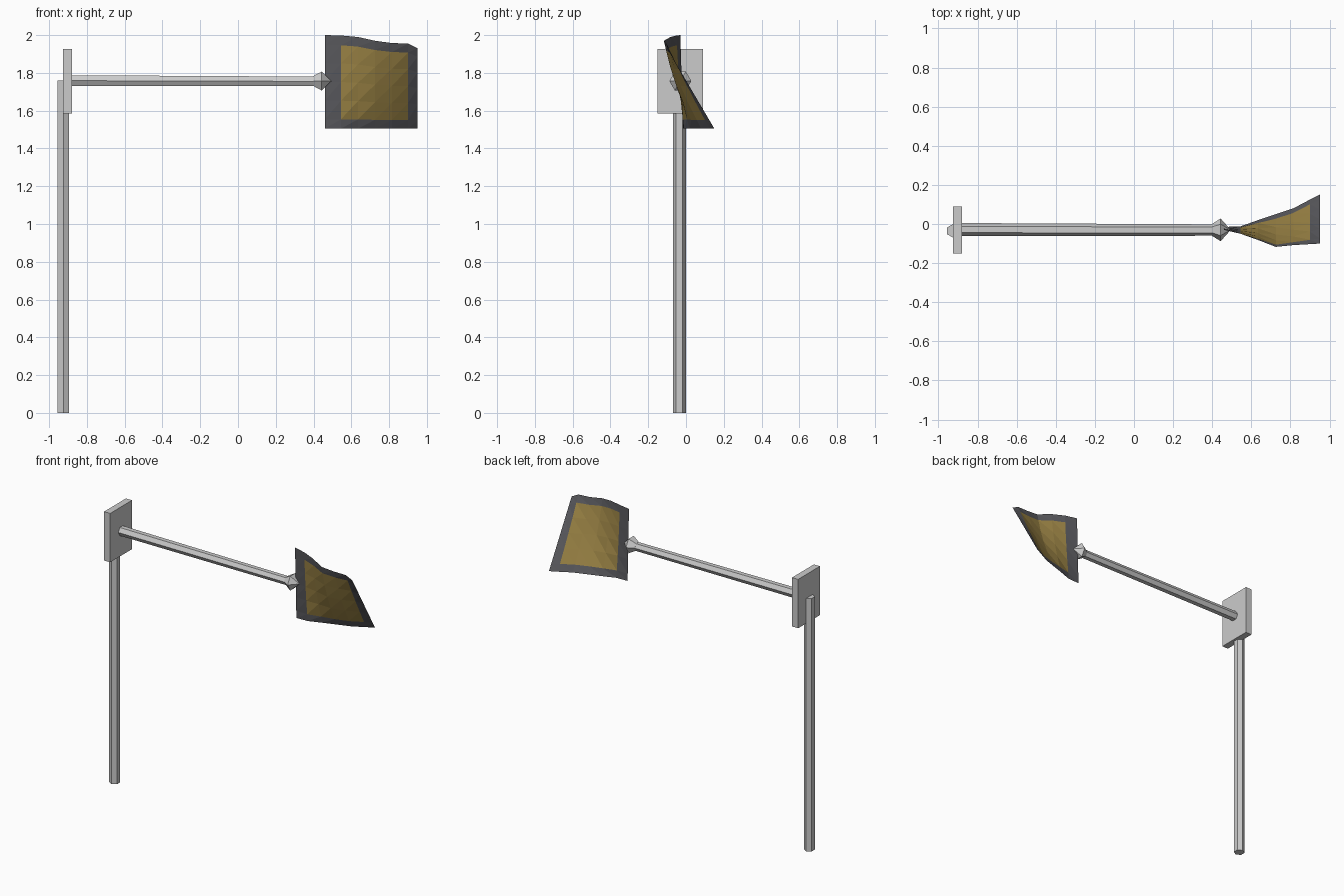
import bpy, bmesh, math
from mathutils import Vector

if "Cube" in bpy.data.objects:
    bpy.data.objects.remove(bpy.data.objects["Cube"])

def material(name, color):
    m = bpy.data.materials.new(name)
    m.diffuse_color = (*color, 1)
    m.use_nodes = True
    m.node_tree.nodes["Principled BSDF"].inputs["Base Color"].default_value = m.diffuse_color
    return m

def finish(name, bm):
    mesh = bpy.data.meshes.new(name)
    bm.to_mesh(mesh)
    bm.free()
    ob = bpy.data.objects.new(name, mesh)
    bpy.context.collection.objects.link(ob)
    return ob

def hex_lathe(name, rings, axis):
    """Six-sided solid through (centre, radius) rings; a corner faces -y."""
    bm = bmesh.new()
    side = Vector((1, 0, 0)) if axis == 'Z' else Vector((0, 0, 1))
    loops = []
    for c, r in rings:
        loops.append([bm.verts.new(Vector(c) + r * (math.sin(i * math.pi / 3) * side
                      - math.cos(i * math.pi / 3) * Vector((0, 1, 0)))) for i in range(6)])
    for a, b in zip(loops, loops[1:]):
        for i in range(6):
            j = (i + 1) % 6
            bm.faces.new((a[i], a[j], b[j], b[i]))
    bm.faces.new(loops[0])
    bm.faces.new(loops[-1])
    bmesh.ops.remove_doubles(bm, verts=bm.verts, dist=1e-5)
    bmesh.ops.recalc_face_normals(bm, faces=bm.faces)
    return finish(name, bm)

# Upright post, cross arm and pointed finial
hex_lathe("post", [((-0.925, -0.035, 0), 0.035), ((-0.925, -0.035, 1.76), 0.035)], 'Z')
hex_lathe("cross_arm", [((-0.90, -0.028, 1.759), 0.033), ((0.43, -0.031, 1.755), 0.029)], 'X')
hex_lathe("finial", [((0.395, -0.03, 1.757), 0.028), ((0.443, -0.03, 1.757), 0.058),
                     ((0.495, -0.03, 1.757), 0.0)], 'X')

# Mounting plate
bm = bmesh.new()
bmesh.ops.create_cube(bm, size=1)
bmesh.ops.scale(bm, vec=(0.047, 0.24, 0.34), verts=bm.verts)
bmesh.ops.translate(bm, vec=(-0.902, -0.031, 1.756), verts=bm.verts)
finish("mounting_plate", bm)

# Twisted flag: per column x, top z, top y, bottom y, mid-height bow
columns = [(0.46, 2.00, -0.03, -0.015, 0.0),
           (0.545, 1.998, -0.05, -0.012, -0.005),
           (0.635, 1.99, -0.082, 0.02, -0.015),
           (0.725, 1.97, -0.117, 0.05, -0.02),
           (0.815, 1.958, -0.108, 0.08, -0.015),
           (0.90, 1.955, -0.103, 0.125, -0.005),
           (0.95, 1.93, -0.10, 0.15, 0.0)]
heights = [0, 0.1, 0.3, 0.5, 0.7, 0.895, 1]
bm = bmesh.new()
grid = []
for x, ztop, ytop, ybot, bow in columns:
    zbot = 1.505
    grid.append([bm.verts.new((x, ybot + (ytop - ybot) * t + bow * math.sin(math.pi * t),
                               zbot + (ztop - zbot) * t)) for t in heights])
for i in range(6):
    for j in range(6):
        a, b, c, d = grid[i][j], grid[i + 1][j], grid[i + 1][j + 1], grid[i][j + 1]
        inner = 1 <= i <= 4 and 1 <= j <= 4
        for tri in ((a, b, c), (a, c, d)):
            bm.faces.new(tri).material_index = int(inner)
flag = finish("flag", bm)
flag.data.materials.append(material("flag_border", (0.10, 0.10, 0.11)))
flag.data.materials.append(material("flag_cloth", (0.33, 0.23, 0.06)))
